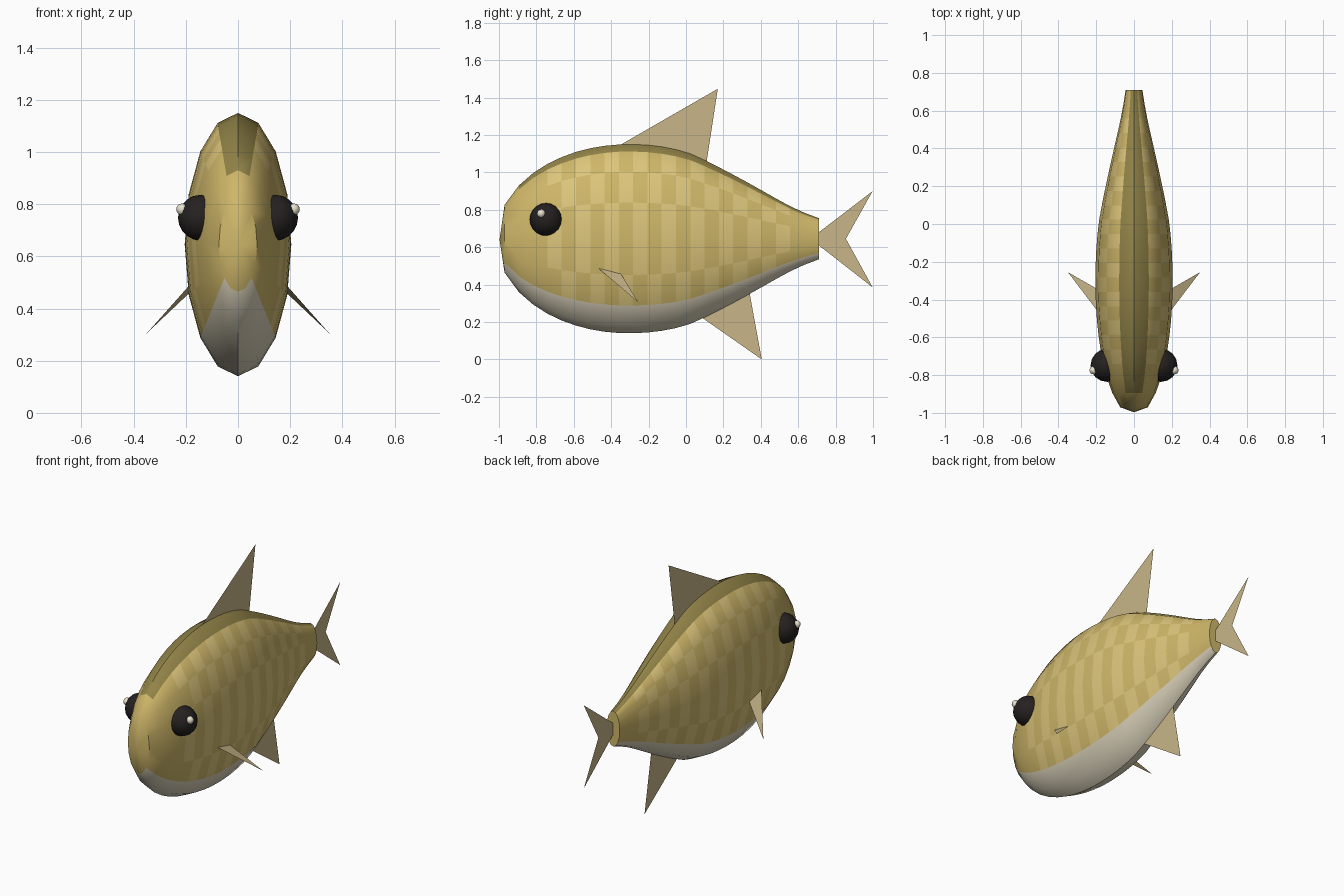
import bpy, bmesh, math
from mathutils import Vector

if "Cube" in bpy.data.objects:
    bpy.data.objects.remove(bpy.data.objects["Cube"])


def mat(name, rgb):
    m = bpy.data.materials.new(name)
    m.diffuse_color = (*rgb, 1)
    m.use_nodes = True
    m.node_tree.nodes["Principled BSDF"].inputs["Base Color"].default_value = m.diffuse_color
    return m


GOLD = mat("gold", (0.62, 0.47, 0.14))
PALE = mat("pale_gold", (0.72, 0.56, 0.20))
BACK = mat("olive_back", (0.29, 0.23, 0.065))
BELLY = mat("cream_belly", (0.70, 0.64, 0.49))
FIN = mat("fin_tan", (0.58, 0.47, 0.25))
EYE = mat("eye_black", (0.018, 0.015, 0.014))
GLINT = mat("eye_glint", (0.82, 0.76, 0.62))


def finish(name, bm, mats):
    me = bpy.data.meshes.new(name)
    bm.to_mesh(me)
    bm.free()
    for m in mats:
        me.materials.append(m)
    ob = bpy.data.objects.new(name, me)
    bpy.context.collection.objects.link(ob)
    return ob


def smooth(ob, angle):
    bpy.ops.object.select_all(action='DESELECT')
    ob.select_set(True)
    bpy.context.view_layer.objects.active = ob
    bpy.ops.object.shade_smooth_by_angle(angle=math.radians(angle))


# body half-height along y: elliptical head, smooth curve to the tail stalk
KEYS = [(-0.31, 0.505), (-0.15, 0.495), (0.0, 0.463), (0.1, 0.42), (0.2, 0.37),
        (0.34, 0.295), (0.5, 0.205), (0.6, 0.153), (0.71, 0.11)]


def half_height(y):
    if y < KEYS[0][0]:
        return 0.505 * math.sqrt(1 - ((y + 0.31) / 0.707) ** 2)

    def slope(i):
        if i == 0:
            return 0
        a, b = KEYS[i - 1], KEYS[min(i + 1, len(KEYS) - 1)]
        return (b[1] - a[1]) / (b[0] - a[0])
    i = max(k for k in range(len(KEYS) - 1) if KEYS[k][0] <= y)
    (y0, h0), (y1, h1) = KEYS[i], KEYS[i + 1]
    d = y1 - y0
    t = (y - y0) / d
    return (h0 * (2*t**3 - 3*t**2 + 1) + slope(i) * d * (t**3 - 2*t**2 + t)
            + h1 * (3*t**2 - 2*t**3) + slope(i + 1) * d * (t**3 - t**2))


# body: lofted 16-sided rings with back, belly and checkered flanks
N, SEG, ZC = 16, 22, 0.645
ROWS = [0, 0, 1, 0, 0, 1]
bm = bmesh.new()
rings = []
for i in range(SEG + 1):
    y = -0.97 + 1.68 * i / SEG
    h = half_height(y)
    rings.append([bm.verts.new((0.405 * h * math.sin(k * math.tau / N), y,
                                ZC + h * math.cos(k * math.tau / N))) for k in range(N)])
nose = bm.verts.new((0, -0.997, 0.64))
for k in range(N):
    bm.faces.new((nose, rings[0][k], rings[0][(k + 1) % N]))
for i in range(SEG):
    for k in range(N):
        n = (k + 1) % N
        f = bm.faces.new((rings[i][k], rings[i][n], rings[i + 1][n], rings[i + 1][k]))
        row = min(k, N - 1 - k)
        if row == 0:
            f.material_index = 2 if i >= 1 else 0
        elif row >= 6:
            f.material_index = 3
        elif 3 <= i < 20:
            f.material_index = (i + ROWS[row]) % 2
bm.faces.new(rings[-1])
bmesh.ops.recalc_face_normals(bm, faces=bm.faces)
smooth(finish("body", bm, [GOLD, PALE, BACK, BELLY]), 40)


# flat fins
def fin(name, pts, faces):
    bm = bmesh.new()
    vs = [bm.verts.new(p) for p in pts]
    for f in faces:
        bm.faces.new([vs[i] for i in f])
    return finish(name, bm, [FIN])


fin("dorsal_fin", [(0, -0.45, 1.09), (0, 0.094, 0.95), (0, 0.17, 1.447)], [(0, 1, 2)])
fin("anal_fin", [(0, 0.0, 0.283), (0, 0.405, 0), (0, 0.328, 0.42)], [(0, 1, 2)])
fin("tail_fin", [(0, 0.665, 0.645), (0, 0.998, 0.385), (0, 0.855, 0.645), (0, 0.998, 0.90)],
    [(0, 1, 2), (0, 2, 3)])


def ball(name, loc, r, u, v, m):
    bm = bmesh.new()
    bmesh.ops.create_uvsphere(bm, u_segments=u, v_segments=v, radius=r)
    bmesh.ops.translate(bm, verts=bm.verts, vec=Vector(loc))
    smooth(finish(name, bm, [m]), 60)


# paired parts: pectoral fins, eyes and glints
for side, s in (("right", 1), ("left", -1)):
    pts = [(s * 0.188, -0.468, 0.487), (s * 0.188, -0.348, 0.458), (s * 0.35, -0.255, 0.305)]
    fin(side + "_pectoral_fin", pts, [(0, 1, 2) if s > 0 else (0, 2, 1)])
    ball(side + "_eye", (s * 0.142, -0.748, 0.748), 0.088, 16, 10, EYE)
    ball(side + "_eye_glint", (s * 0.214, -0.774, 0.78), 0.023, 8, 6, GLINT)
